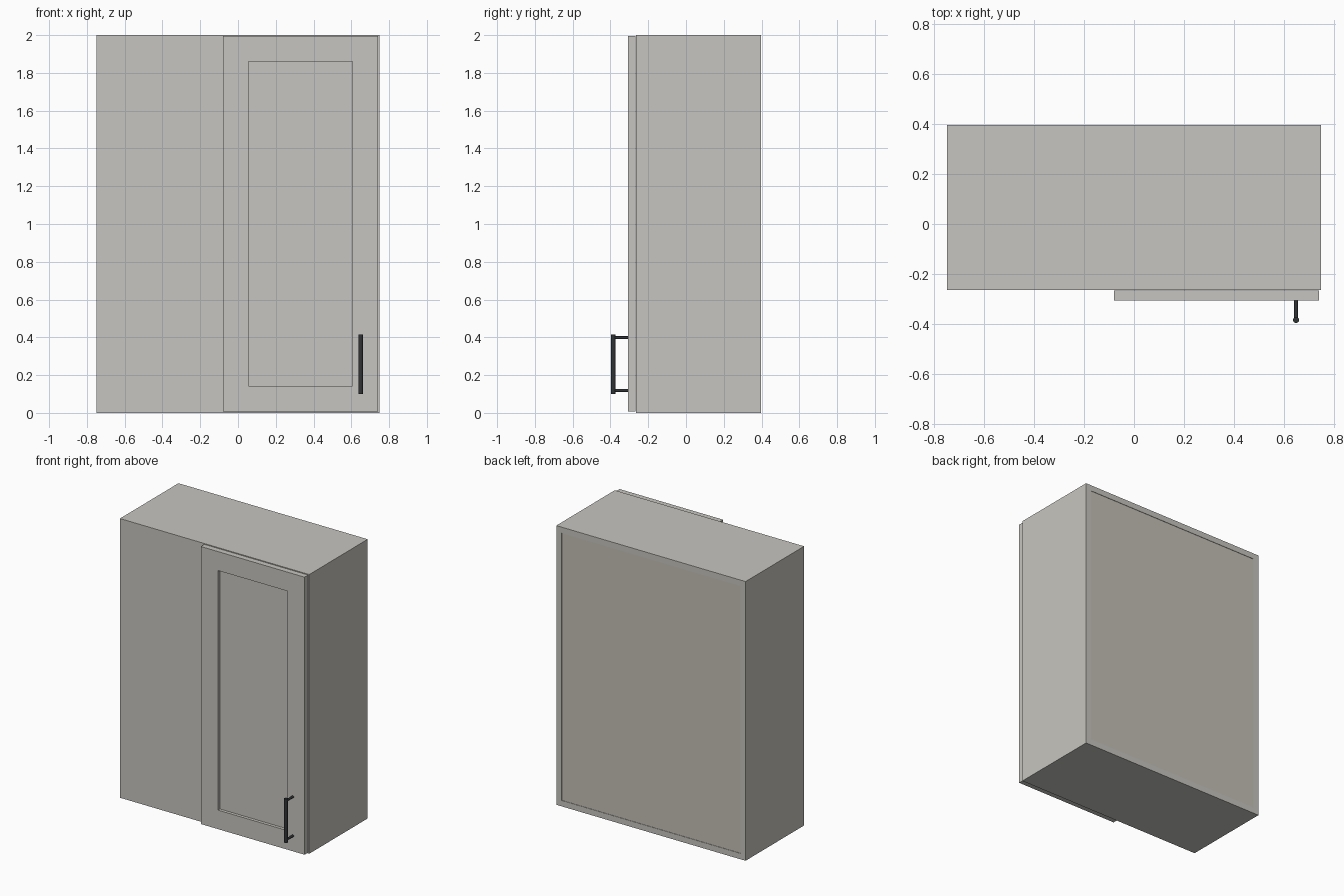
import bpy
import bmesh
from mathutils import Matrix, Vector

if "Cube" in bpy.data.objects:
    bpy.data.objects.remove(bpy.data.objects["Cube"])


def material(name, rgb):
    m = bpy.data.materials.new(name)
    m.diffuse_color = (*rgb, 1)
    m.use_nodes = True
    m.node_tree.nodes["Principled BSDF"].inputs["Base Color"].default_value = m.diffuse_color
    return m


PAINT = material("painted_wood", (0.57, 0.56, 0.525))
BACKING = material("backing_board", (0.56, 0.53, 0.475))
METAL = material("dark_metal", (0.03, 0.033, 0.036))


def finish(bm, name, mat):
    me = bpy.data.meshes.new(name)
    bm.to_mesh(me)
    bm.free()
    ob = bpy.data.objects.new(name, me)
    bpy.context.collection.objects.link(ob)
    me.materials.append(mat)
    return ob


def box(name, x, y, z, mat=PAINT):
    """Box from (min, max) ranges on each axis."""
    lo, hi = (Vector(v) for v in zip(x, y, z))
    bm = bmesh.new()
    bmesh.ops.create_cube(
        bm, size=1,
        matrix=Matrix.Translation((lo + hi) / 2) @ Matrix.Diagonal((*(hi - lo), 1)))
    return finish(bm, name, mat)


def rod(name, a, b, r):
    """Smooth round rod between two points."""
    a, b = Vector(a), Vector(b)
    d = b - a
    bm = bmesh.new()
    bmesh.ops.create_cone(
        bm, cap_ends=True, segments=24, radius1=r, radius2=r, depth=d.length,
        matrix=Matrix.Translation((a + b) / 2) @ d.to_track_quat('Z', 'Y').to_matrix().to_4x4())
    for f in bm.faces:
        f.smooth = len(f.verts) == 4
    return finish(bm, name, METAL)


W, H, T = 0.75, 2.0, 0.042          # half width, height, board thickness
FRONT, BACK = -0.265, 0.397

# Carcass: sides, top, bottom, backing board
for side, s in (("left", -1), ("right", 1)):
    box(side + "_side_panel", sorted((s * W, s * (W - T))), (FRONT, BACK), (0, H))
for end, z in (("bottom", 0), ("top", H - T)):
    box(end + "_panel", (T - W, W - T), (FRONT, BACK), (z, z + T))
box("back_panel", (T - W, W - T), (BACK - 0.02, BACK - 0.003), (T, H - T), BACKING)

# Fixed blind panel closing the left half of the front
box("blind_front_panel", (T - W, -0.06), (FRONT, FRONT + T), (T, H - T))

# Framed door
X0, X1, Z0, Z1, F = -0.08, 0.742, 0.007, 1.995, 0.136
DY = (-0.307, -0.267)
box("door_left_stile", (X0, X0 + F), DY, (Z0, Z1))
box("door_right_stile", (X1 - F, X1), DY, (Z0, Z1))
for end, z in (("bottom", Z0), ("top", Z1 - F)):
    box("door_" + end + "_rail", (X0 + F, X1 - F), DY, (z, z + F))
box("door_center_panel", (X0 + F, X1 - F), (-0.285, -0.27), (Z0 + F, Z1 - F))

# Bar handle on two posts
HX, HY = 0.65, -0.385
rod("handle_bar", (HX, HY, 0.1), (HX, HY, 0.415), 0.012)
for n, z in (("lower", 0.118), ("upper", 0.398)):
    rod("handle_" + n + "_post", (HX, HY, z), (HX, DY[0] + 0.002, z), 0.008)
